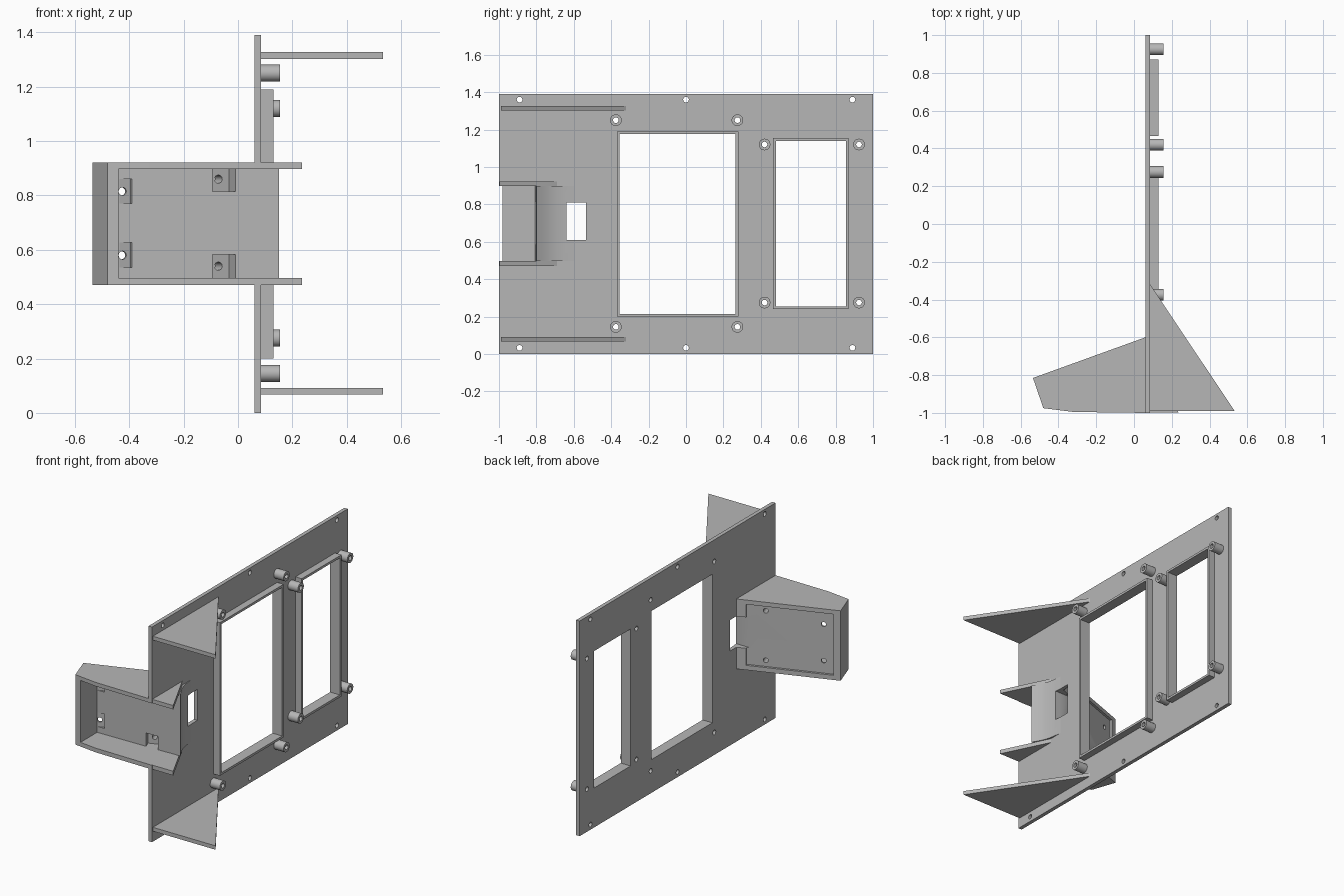
import bpy, bmesh
from mathutils import Vector, Matrix

if "Cube" in bpy.data.objects:
    bpy.data.objects.remove(bpy.data.objects["Cube"], do_unlink=True)

GREY = (0.47, 0.47, 0.47, 1)
mat = bpy.data.materials.new("plain_grey")
mat.use_nodes = True
mat.diffuse_color = GREY
mat.node_tree.nodes["Principled BSDF"].inputs["Base Color"].default_value = GREY


def finish(name, bm):
    bmesh.ops.recalc_face_normals(bm, faces=bm.faces)
    me = bpy.data.meshes.new(name)
    bm.to_mesh(me)
    bm.free()
    me.materials.append(mat)
    ob = bpy.data.objects.new(name, me)
    bpy.context.collection.objects.link(ob)
    return ob


def prism(name, pts, lo, hi):
    """Extrude an (x, y) outline from height lo to hi."""
    bm = bmesh.new()
    face = bm.faces.new([bm.verts.new((x, y, lo)) for x, y in pts])
    ext = bmesh.ops.extrude_face_region(bm, geom=[face])
    moved = [v for v in ext["geom"] if isinstance(v, bmesh.types.BMVert)]
    bmesh.ops.translate(bm, verts=moved, vec=(0, 0, hi - lo))
    return finish(name, bm)


def box(name, x0, x1, y0, y1, z0, z1):
    return prism(name, [(x0, y0), (x1, y0), (x1, y1), (x0, y1)], z0, z1)


def rod(name, centre, axis, radius, length):
    bm = bmesh.new()
    turn = Vector(axis).to_track_quat("Z", "Y").to_matrix().to_4x4()
    bmesh.ops.create_cone(bm, cap_ends=True, segments=32, radius1=radius, radius2=radius,
                          depth=length, matrix=Matrix.Translation(centre) @ turn)
    return finish(name, bm)


def cut(ob, *cutters):
    """Subtract the cutters from ob, then discard them."""
    for c in cutters:
        mod = ob.modifiers.new("cut", "BOOLEAN")
        mod.operation, mod.solver, mod.object = "DIFFERENCE", "EXACT", c
    bpy.context.view_layer.update()
    deps = bpy.context.evaluated_depsgraph_get()
    me = bpy.data.meshes.new_from_object(ob.evaluated_get(deps))
    ob.modifiers.clear()
    ob.data = me
    for c in cutters:
        bpy.data.objects.remove(c, do_unlink=True)


def smooth(ob):
    bpy.ops.object.select_all(action="DESELECT")
    ob.select_set(True)
    bpy.context.view_layer.objects.active = ob
    bpy.ops.object.shade_smooth_by_angle(angle=0.6)


X0, X1 = 0.06, 0.085            # panel thickness
TOP = 1.39
Z0, Z1 = 0.47, 0.922            # housing height range
IN0, IN1 = 0.497, 0.897         # housing inside height range


def cable_cut():
    return box("cable_cut", -0.06, 0.2, -0.64, -0.535, 0.61, 0.81)


# Main panel with its two window openings, notch and cable opening
panel = box("main_panel", X0, X1, -1, 1, 0, TOP)
windows = {"large": (-0.37, 0.28, 0.2, 1.19), "small": (0.465, 0.87, 0.24, 1.155)}
cutters = [box("notch_cut", 0, 0.2, -1.1, -0.8, IN0, IN1), cable_cut()]
RIM = 0.015
for key, (a, b, c, d) in windows.items():
    def opening():
        return box("opening", 0, 0.2, a + RIM, b - RIM, c + RIM, d - RIM)
    cutters.append(opening())
    frame = box(key + "_window_frame", X1, 0.13, a, b, c, d)
    cut(frame, opening())

# Hollow mounting posts around the windows
posts = [(y, z) for y in (-0.375, 0.275) for z in (0.145, 1.25)]
posts += [(y, z) for y in (0.42, 0.925) for z in (0.275, 1.12)]
for y, z in posts:
    post = rod("mounting_post", (0.12, y, z), (1, 0, 0), 0.031, 0.07)
    cut(post, rod("bore", (0.12, y, z), (1, 0, 0), 0.015, 0.2))
    smooth(post)

# Screw holes through the panel
holes = posts + [(y, z) for y in (-0.89, 0, 0.89) for z in (0.033, 1.36)]
cutters += [rod("hole", (0.07, y, z), (1, 0, 0), 0.015, 0.2) for y, z in holes]
cut(panel, *cutters)
smooth(panel)

# Large triangular wings, top and bottom
for name, z in (("lower_wing", 0.067), ("upper_wing", 1.302)):
    prism(name, [(X1, -0.32), (X1, -0.99), (0.533, -0.99)], z, z + 0.025)

# Small triangular brackets in line with the housing walls
for name, z, top in (("lower_bracket", Z0, IN0), ("upper_bracket", IN1, Z1)):
    prism(name, [(X1, -0.69), (X1, -0.997), (0.235, -0.997)], z, top)

# Curved fairing behind the notch
fairing = prism("curved_fairing", [(X1, -0.8), (0.15, -0.8), (0.128, -0.765), (0.111, -0.73),
                                   (0.099, -0.695), (0.091, -0.65), (X1, -0.6)], IN0, IN1)
cut(fairing, cable_cut())
smooth(fairing)

# Side housing with a slanted back
SLOPE = 0.215 / 0.595
normal = Vector((-SLOPE, 1)).normalized()


def back(x, depth=0.0):
    return Vector((x, -0.6 + (x - X0) * SLOPE - depth))


housing = prism("side_housing", [(X0, -0.6), (-0.535, -0.815), (-0.48, -0.975),
                                 (-0.32, -0.995), (X0, -1)], Z0, Z1)
cutters = [
    prism("inside", [(-0.44, -0.81), (0.2, -0.8), (0.2, -1.1), (-0.44, -1.1)], IN0, IN1),
    prism("recess", [back(0.01, 0.016), back(-0.49, 0.016),
                     back(-0.49) + normal * 0.1, back(0.01) + normal * 0.1], 0.5, 0.894),
    cable_cut()]

# Screw pockets and slanted holes in the housing back
pockets = [(-0.437, -0.395, 0.03, -0.425, 0.77, 0.86, 0.815),
           (-0.437, -0.395, 0.03, -0.425, 0.535, 0.627, 0.58),
           (-0.11, -0.034, 0.1, -0.072, 0.815, IN1, 0.86),
           (-0.11, -0.034, 0.1, -0.072, IN0, 0.583, 0.54)]
for a, b, wall, hx, lo, hi, hz in pockets:
    p, q = back(a, wall), back(b, wall)
    cutters.append(prism("pocket", [p, q, q - normal * 0.08, p - normal * 0.08], lo, hi))
    cutters.append(rod("hole", back(hx, wall).to_3d() + Vector((0, 0, hz)),
                       normal.to_3d(), 0.015, 0.3))
cut(housing, *cutters)
smooth(housing)
